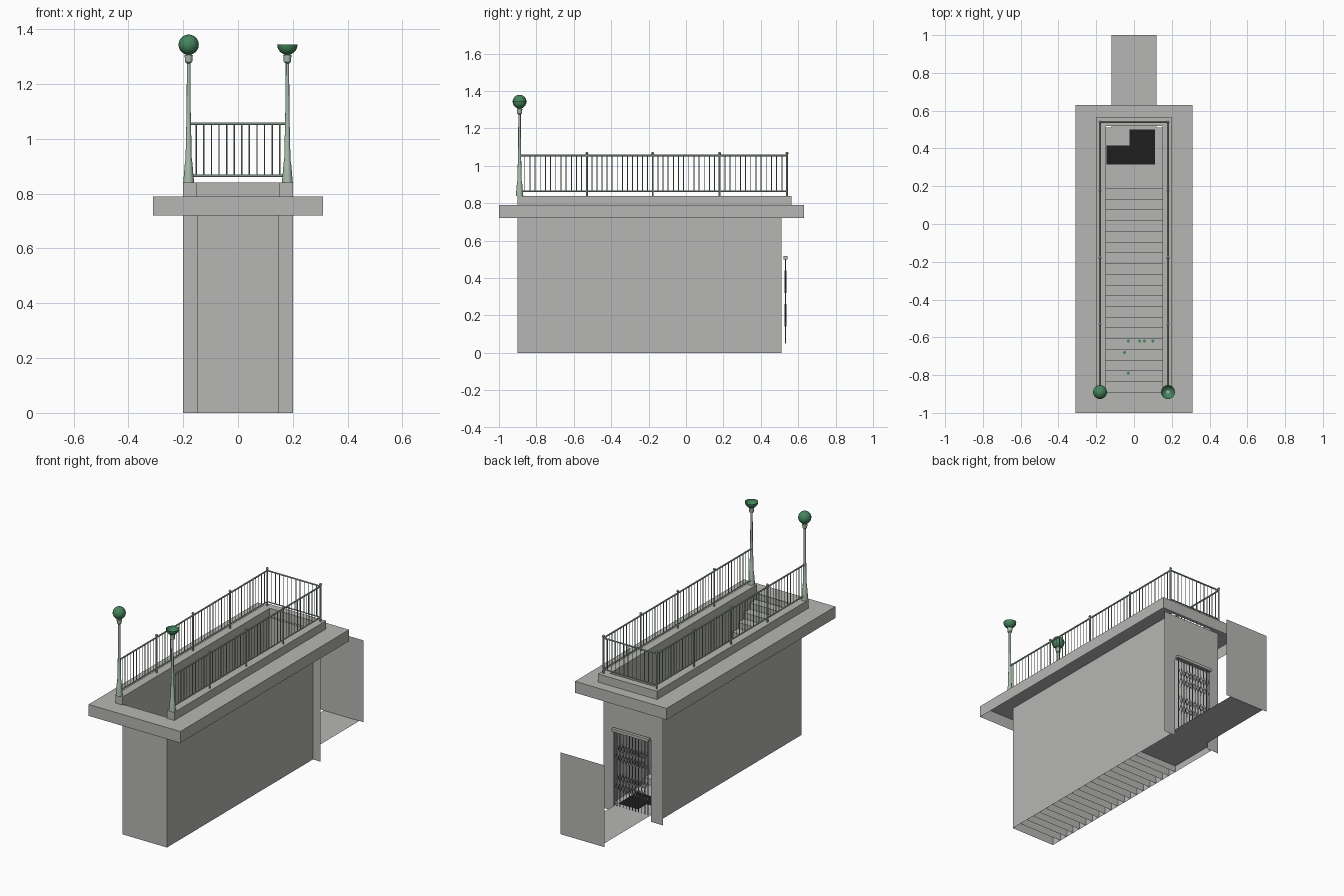
import bpy, bmesh, math
from mathutils import Vector, Matrix

cube = bpy.data.objects.get("Cube")
if cube:
    bpy.data.objects.remove(cube, do_unlink=True)


def material(name, colour):
    m = bpy.data.materials.new(name)
    m.use_nodes = True
    m.diffuse_color = (*colour, 1)
    m.node_tree.nodes["Principled BSDF"].inputs["Base Color"].default_value = (*colour, 1)
    return m


CONCRETE = material("concrete grey", (0.47, 0.47, 0.46))
SAGE = material("sage paint", (0.39, 0.50, 0.41))
GREEN = material("globe green", (0.06, 0.23, 0.11))
IRON = material("gate iron", (0.22, 0.22, 0.22))
BLACK = material("black", (0.013, 0.013, 0.014))


def finish(name, bm, mat, smooth=False):
    mesh = bpy.data.meshes.new(name)
    bm.to_mesh(mesh)
    bm.free()
    mesh.materials.append(mat)
    ob = bpy.data.objects.new(name, mesh)
    bpy.context.collection.objects.link(ob)
    if smooth:
        bpy.context.view_layer.objects.active = ob
        ob.select_set(True)
        bpy.ops.object.shade_smooth_by_angle()
        ob.select_set(False)
    return ob


def sheet(bm, *corners):
    bm.faces.new([bm.verts.new(c) for c in corners])


def box(bm, lo, hi):
    lo, hi = Vector(lo), Vector(hi)
    m = Matrix.Translation((lo + hi) / 2) @ Matrix.Diagonal((*(hi - lo), 1))
    bmesh.ops.create_cube(bm, size=1, matrix=m)


def bar(bm, a, b, radius, sides=6):
    a, b = Vector(a), Vector(b)
    m = Matrix.Translation((a + b) / 2) @ (b - a).to_track_quat("Z", "Y").to_matrix().to_4x4()
    bmesh.ops.create_cone(bm, cap_ends=True, segments=sides, radius1=radius,
                          radius2=radius, depth=(b - a).length, matrix=m)


def lathe(bm, profile, x, y, sides=12):
    verts = [bm.verts.new((x + r, y, z)) for r, z in profile]
    edges = [bm.edges.new(pair) for pair in zip(verts, verts[1:])]
    bmesh.ops.spin(bm, geom=verts + edges, cent=(x, y, 0), axis=(0, 0, 1),
                   angle=math.tau, steps=sides, use_duplicate=False)
    bmesh.ops.remove_doubles(bm, verts=bm.verts[:], dist=0.0002)
    bmesh.ops.recalc_face_normals(bm, faces=bm.faces[:])


WELL, FRONT, BACK = 0.15, -0.9, 0.51
STREET, FLOOR = 0.79, 0.04

# Street slab: open underneath, with a hole over the stairwell
bm = bmesh.new()
X, Y0, Y1, HOLE = 0.31, -1.0, 0.63, 0.52
strips = [(-X, -WELL, Y0, Y1), (WELL, X, Y0, Y1),
          (-WELL, WELL, Y0, FRONT), (-WELL, WELL, HOLE, Y1)]
for x0, x1, y0, y1 in strips:
    sheet(bm, (x0, y0, STREET), (x1, y0, STREET), (x1, y1, STREET), (x0, y1, STREET))
rim = [(-X, Y0), (X, Y0), (X, Y1), (-X, Y1)]
for a, b in zip(rim, rim[1:] + rim[:1]):
    sheet(bm, (*a, 0.72), (*b, 0.72), (*b, STREET), (*a, STREET))
finish("street_slab", bm, CONCRETE)

# Curb around three sides of the opening
bm = bmesh.new()
for x0, x1, y0, y1 in [(-0.2, -WELL, FRONT, 0.565), (WELL, 0.2, FRONT, 0.565),
                       (-WELL, WELL, HOLE, 0.565)]:
    box(bm, (x0, y0, STREET), (x1, y1, 0.84))
finish("curb", bm, CONCRETE)

# Thin stairwell walls
bm = bmesh.new()
for x in (-WELL, WELL):
    sheet(bm, (x, FRONT, 0), (x, BACK, 0), (x, BACK, STREET), (x, FRONT, STREET))
sheet(bm, (-WELL, FRONT, 0), (WELL, FRONT, 0), (WELL, FRONT, STREET), (-WELL, FRONT, STREET))
finish("stairwell_walls", bm, CONCRETE)

# Back wall with the doorway
bm = bmesh.new()
half = [(0.2, STREET), (0.2, 0), (0.12, 0), (0.12, 0.5)]
outline = half + [(-x, z) for x, z in reversed(half)]
sheet(bm, *[(x, BACK, z) for x, z in outline])
finish("back_wall", bm, CONCRETE)

# Stairs going down towards the back, with risers reaching the ground
STEPS, STAIR0, RUN = 19, -0.89, 0.0568
RISE = (STREET - FLOOR) / (STEPS + 1)


def tread_height(y):
    return STREET - RISE * (int((y - STAIR0) / RUN) + 1)


bm = bmesh.new()
for i in range(STEPS):
    y0, z = STAIR0 + i * RUN, STREET - RISE * (i + 1)
    y1 = y0 + RUN
    sheet(bm, (-WELL, y0, z), (WELL, y0, z), (WELL, y1, z), (-WELL, y1, z))
    sheet(bm, (WELL, y1, 0), (-WELL, y1, 0), (-WELL, y1, z), (WELL, y1, z))
sheet(bm, (-WELL, FRONT, STREET), (WELL, FRONT, STREET),
      (WELL, STAIR0, STREET), (-WELL, STAIR0, STREET))
finish("stairs", bm, CONCRETE)

# Landing floor, passage floor and end panel
STAIR1 = STAIR0 + STEPS * RUN
bm = bmesh.new()
for w, y0, y1 in [(WELL, STAIR1, BACK), (0.12, BACK, 1.0)]:
    sheet(bm, (-w, y0, FLOOR), (w, y0, FLOOR), (w, y1, FLOOR), (-w, y1, FLOOR))
finish("passage_floor", bm, CONCRETE)
bm = bmesh.new()
sheet(bm, (WELL, 1, FLOOR), (-WELL, 1, FLOOR), (-WELL, 1, 0.54), (WELL, 1, 0.54))
finish("passage_end_panel", bm, CONCRETE)

# Dark patch on the landing
bm = bmesh.new()
patch = [(-0.145, 0.315), (0.11, 0.315), (0.11, 0.5), (-0.025, 0.5), (-0.025, 0.415), (-0.145, 0.415)]
sheet(bm, *[(x, y, FLOOR + 0.006) for x, y in patch])
finish("floor_patch", bm, BLACK)

# Folding gate with a scissor lattice
bm = bmesh.new()
GATE_Y, BARS = 0.532, 12
xs = [-0.115 + 0.23 * i / (BARS - 1) for i in range(BARS)]
for x in xs:
    bar(bm, (x, GATE_Y, 0.05), (x, GATE_Y, 0.5), 0.003, 4)
for z0, z1 in [(0.14, 0.26), (0.32, 0.44)]:
    for a, b in zip(xs, xs[2:]):
        bar(bm, (a, GATE_Y + 0.003, z0), (b, GATE_Y + 0.003, z1), 0.002, 4)
        bar(bm, (a, GATE_Y - 0.003, z1), (b, GATE_Y - 0.003, z0), 0.002, 4)
finish("folding_gate", bm, IRON)
bm = bmesh.new()
box(bm, (-0.125, 0.522, 0.5), (0.125, 0.542, 0.517))
finish("gate_lintel", bm, CONCRETE)

# Railings: posts, rails and balusters on both sides and across the back
RAIL_X, LAMP_Y, RAIL_Y = 0.18, -0.89, 0.54
TOP, LOW = 1.055, 0.865
posts_y = [-0.53, -0.178, 0.18, RAIL_Y]
bays = []
for x in (-RAIL_X, RAIL_X):
    stops = [LAMP_Y] + posts_y
    bays += [((x, a), (x, b)) for a, b in zip(stops, stops[1:])]
bays.append(((-RAIL_X, RAIL_Y), (RAIL_X, RAIL_Y)))

rails, balusters = bmesh.new(), bmesh.new()
for a, b in bays:
    for z, r in ((TOP, 0.005), (LOW, 0.004)):
        bar(rails, (*a, z), (*b, z), r)
    for i in range(1, 13):
        p = Vector(a).lerp(Vector(b), i / 13)
        bar(balusters, (*p, LOW), (*p, TOP), 0.0024, 4)
finish("rails", rails, SAGE)
finish("balusters", balusters, SAGE)

bm = bmesh.new()
for x in (-RAIL_X, RAIL_X):
    for y in posts_y:
        bar(bm, (x, y, 0.84), (x, y, 1.065), 0.005, 8)
        bmesh.ops.create_uvsphere(bm, u_segments=8, v_segments=6, radius=0.008,
                                  matrix=Matrix.Translation((x, y, 1.067)))
finish("rail_posts", bm, SAGE)

# Lamp posts: the globe on the right side is whole, the other is an open bowl
shaft = [(0, 0.84), (0.02, 0.84), (0.018, 0.86), (0.0135, 0.915), (0.0115, 0.92),
         (0.0075, 1.1), (0.0065, 1.275), (0.013, 1.28), (0.015, 1.305), (0, 1.31)]
for name, x, end in (("right", -RAIL_X, 90), ("left", RAIL_X, 0)):
    bm = bmesh.new()
    lathe(bm, shaft, x, LAMP_Y)
    finish(name + "_lamp_post", bm, SAGE, True)
    bm = bmesh.new()
    arc = [math.radians(a) for a in range(-90, end + 1, 15)]
    lathe(bm, [(0.037 * math.cos(a), 1.343 + 0.037 * math.sin(a)) for a in arc], x, LAMP_Y, 16)
    finish(name + "_globe", bm, GREEN, True)

# Small leaves lying on the steps
bm = bmesh.new()
for x, y in [(-0.03, -0.62), (0.03, -0.62), (0.055, -0.62), (0.1, -0.62), (-0.05, -0.68), (-0.03, -0.79)]:
    bmesh.ops.create_circle(bm, cap_ends=True, segments=5, radius=0.009,
                            matrix=Matrix.Translation((x, y, tread_height(y) + 0.004)))
finish("leaves", bm, GREEN)
